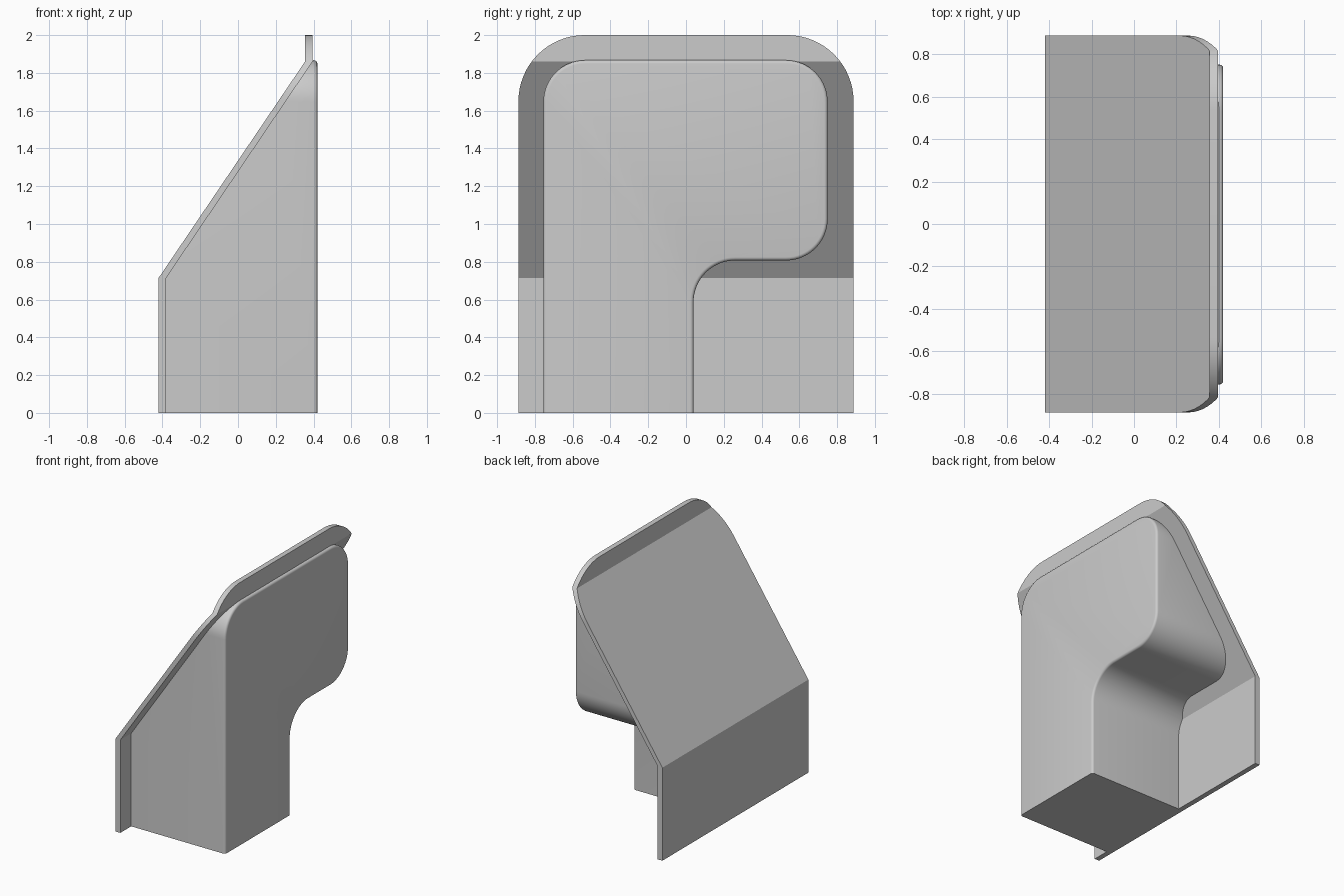
import bpy
import bmesh
from math import radians, pi, cos, sin
from mathutils import Vector

cube = bpy.data.objects.get("Cube")
if cube:
    bpy.data.objects.remove(cube)

BEND_LOW, BEND_HIGH = 0.715, 1.86   # heights of the two sheet bends
X_LOW, X_HIGH = -0.42, 0.355        # outer face below and above the bends
THICK = 0.04
FRONT = 0.42

grey = bpy.data.materials.new("plain grey")
grey.use_nodes = True
colour = (0.6, 0.6, 0.6, 1)
grey.diffuse_color = colour
grey.node_tree.nodes["Principled BSDF"].inputs["Base Color"].default_value = colour


def rounded(corners, steps=16):
    """Outline in (y, z) with each (y, z, radius) right-angle corner rounded."""
    pts = []
    for i, (y, z, r) in enumerate(corners):
        p = Vector((y, z))
        if not r:
            pts.append(p)
            continue
        a = (Vector(corners[i - 1][:2]) - p).normalized()
        b = (Vector(corners[(i + 1) % len(corners)][:2]) - p).normalized()
        centre = p + (a + b) * r
        for k in range(steps + 1):
            t = k / steps * pi / 2
            pts.append(centre - b * r * cos(t) - a * r * sin(t))
    return pts


def outline_face(bm, pts, x):
    return bm.faces.new([bm.verts.new((x, p.x, p.y)) for p in pts])


def sheet_x(z):
    t = min(max((z - BEND_LOW) / (BEND_HIGH - BEND_LOW), 0), 1)
    return X_LOW + t * (X_HIGH - X_LOW)


def extrude_x(bm, depth):
    res = bmesh.ops.extrude_face_region(bm, geom=bm.faces[:])
    verts = [g for g in res["geom"] if isinstance(g, bmesh.types.BMVert)]
    bmesh.ops.translate(bm, verts=verts, vec=(depth, 0, 0))


def finish(bm, name):
    bmesh.ops.recalc_face_normals(bm, faces=bm.faces[:])
    mesh = bpy.data.meshes.new(name)
    bm.to_mesh(mesh)
    bm.free()
    mesh.materials.append(grey)
    obj = bpy.data.objects.new(name, mesh)
    bpy.context.collection.objects.link(obj)
    bpy.ops.object.select_all(action='DESELECT')
    bpy.context.view_layer.objects.active = obj
    obj.select_set(True)
    bpy.ops.object.shade_smooth_by_angle(angle=radians(25))


# Bent cover sheet: rounded panel, split at the bends, folded and thickened
bm = bmesh.new()
outline_face(bm, rounded([(-0.887, 0, 0), (-0.887, 2, 0.35),
                          (0.887, 2, 0.35), (0.887, 0, 0)]), 0)
for z in (BEND_LOW, BEND_HIGH):
    bmesh.ops.bisect_plane(bm, geom=bm.verts[:] + bm.edges[:] + bm.faces[:],
                           plane_co=(0, 0, z), plane_no=(0, 0, 1))
for v in bm.verts:
    v.co.x = sheet_x(v.co.z)
extrude_x(bm, THICK)
finish(bm, "bent_cover_sheet")

# Solid body behind the sheet, with a stepped outline and a softened face edge
bm = bmesh.new()
outline_face(bm, rounded([(-0.755, 0, 0), (-0.755, 1.867, 0.22), (0.75, 1.867, 0.22),
                          (0.75, 0.807, 0.22), (0.04, 0.807, -0.22 * -1), (0.04, 0, 0)]),
             X_LOW + THICK)
extrude_x(bm, FRONT - X_LOW - THICK)
bmesh.ops.recalc_face_normals(bm, faces=bm.faces[:])
rim = [e for e in bm.edges
       if all(v.co.x > FRONT - 0.001 for v in e.verts)
       and any(v.co.z > 0.001 for v in e.verts)]
bmesh.ops.bevel(bm, geom=rim, offset=0.018, segments=4, profile=0.5, affect='EDGES')

# Trim the body along the inner side of the sloping sheet
slope = Vector((X_HIGH - X_LOW, 0, BEND_HIGH - BEND_LOW))
cut = bmesh.ops.bisect_plane(bm, geom=bm.verts[:] + bm.edges[:] + bm.faces[:],
                             plane_co=(X_LOW + THICK, 0, BEND_LOW),
                             plane_no=(-slope.z, 0, slope.x), clear_outer=True)
edges = [g for g in cut["geom_cut"] if isinstance(g, bmesh.types.BMEdge)]
bmesh.ops.holes_fill(bm, edges=[e for e in edges if e.is_boundary])
finish(bm, "stepped_body")
